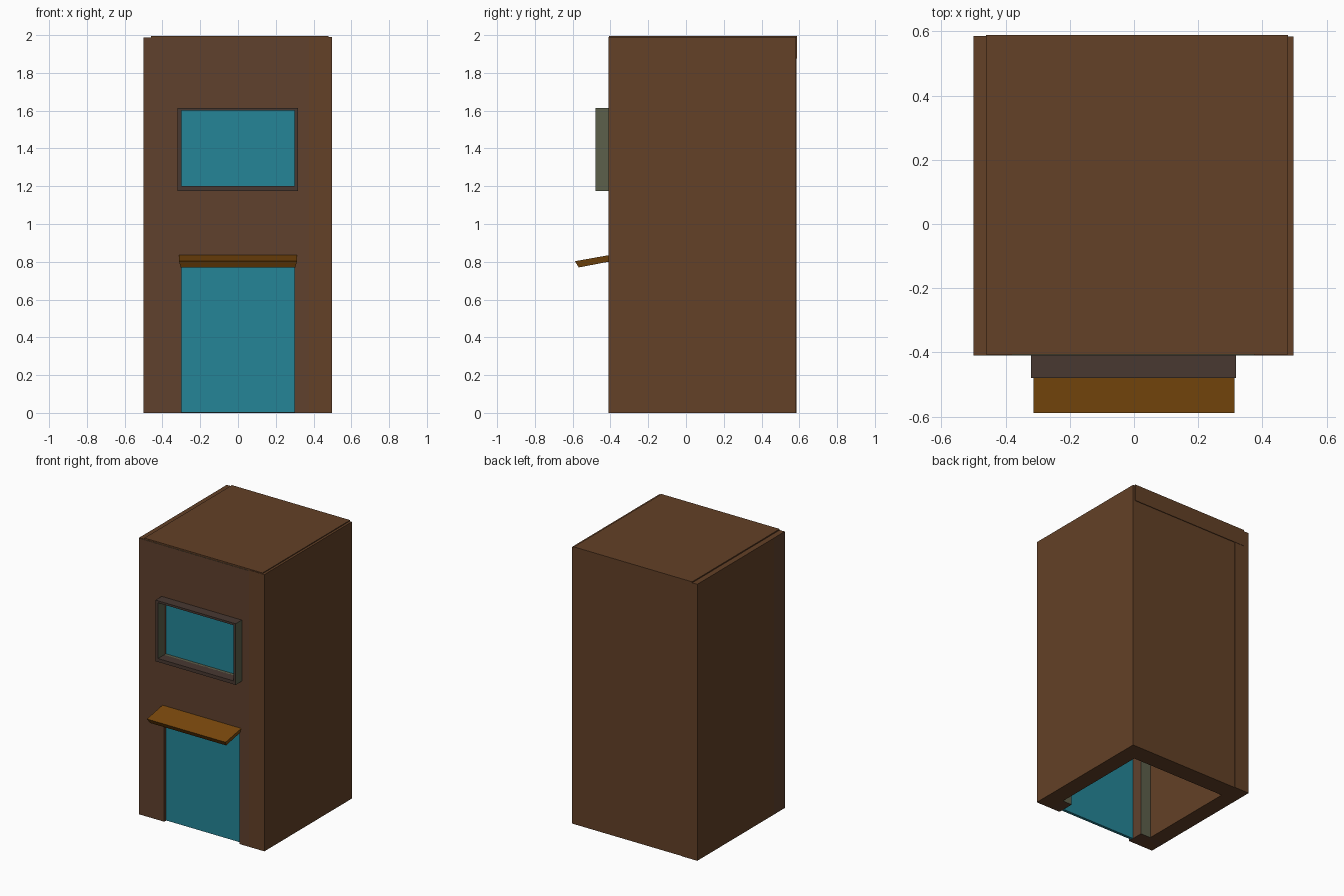
import bpy, bmesh, math
from mathutils import Vector

if "Cube" in bpy.data.objects:
    bpy.data.objects.remove(bpy.data.objects["Cube"])


def material(name, rgb):
    m = bpy.data.materials.new(name)
    m.diffuse_color = (*rgb, 1)
    m.use_nodes = True
    m.node_tree.nodes["Principled BSDF"].inputs["Base Color"].default_value = m.diffuse_color
    return m


WOOD = material("brown_wall", (0.125, 0.052, 0.02))
FRONT = material("front_brown", (0.115, 0.053, 0.027))
TRIM = material("dark_trim", (0.065, 0.04, 0.031))
MOSS = material("grey_green", (0.107, 0.117, 0.07))
GLASS = material("blue_glass", (0.018, 0.235, 0.31))
AWNING = material("orange_wood", (0.2, 0.068, 0.004))


def finish(name, bm, *mats):
    bmesh.ops.recalc_face_normals(bm, faces=bm.faces)
    me = bpy.data.meshes.new(name)
    bm.to_mesh(me)
    bm.free()
    for m in mats:
        me.materials.append(m)
    ob = bpy.data.objects.new(name, me)
    bpy.context.collection.objects.link(ob)
    return ob


def box(name, lo, hi, mat):
    bm = bmesh.new()
    lo, hi = Vector(lo), Vector(hi)
    for v in bmesh.ops.create_cube(bm, size=1)["verts"]:
        v.co = [lo[i] + (v.co[i] + 0.5) * (hi[i] - lo[i]) for i in range(3)]
    return finish(name, bm, mat)


def rect(x0, x1, z0, z1):
    return [(x0, z0), (x1, z0), (x1, z1), (x0, z1)]


def panel(name, loops, y0, y1, mats):
    """Fill x-z outlines (first outer, rest holes) and extrude from y0 to y1."""
    bm = bmesh.new()
    edges = []
    for loop in loops:
        vs = [bm.verts.new((x, y0, z)) for x, z in loop]
        edges += [bm.edges.new((vs[i - 1], vs[i])) for i in range(len(vs))]
    bmesh.ops.triangle_fill(bm, edges=edges, use_beauty=True, use_dissolve=False)
    out = bmesh.ops.extrude_face_region(bm, geom=bm.faces[:])["geom"]
    for v in out:
        if isinstance(v, bmesh.types.BMVert):
            v.co.y = y1
    return finish(name, bm, *mats)


def paint(ob, rule):
    for p in ob.data.polygons:
        p.material_index = int(rule(p.normal))


# Shell: two sides, back and a slightly inset roof slab; open underneath
box("left_wall", (-0.5, -0.408, 0), (-0.38, 0.586, 1.988), WOOD)
box("right_wall", (0.375, -0.41, 0), (0.497, 0.583, 1.99), WOOD)
box("back_wall", (-0.38, 0.45, 0), (0.375, 0.583, 1.985), WOOD)
box("roof", (-0.46, -0.407, 1.875), (0.48, 0.588, 1.996), WOOD)

# Front wall with door notch and window hole
door_outline = [(-0.5, 0), (-0.3, 0), (-0.3, 0.8), (0.3, 0.8), (0.3, 0),
                (0.376, 0), (0.376, 1.985), (-0.5, 1.985)]
front = panel("front_wall", [door_outline, rect(-0.3, 0.3, 1.2, 1.6)],
              -0.41, -0.285, (FRONT, MOSS))
paint(front, lambda n: n.y > 0.5 or n.z > 0.5)

# Glass panes, slightly recessed
box("door_glass", (-0.3, -0.39, 0.002), (0.3, -0.37, 0.8), GLASS)
box("window_glass", (-0.3, -0.39, 1.2), (0.3, -0.37, 1.6), GLASS)

# Projecting window frame
frame = panel("window_frame", [rect(-0.32, 0.317, 1.175, 1.615),
                               rect(-0.3, 0.3, 1.2, 1.6)],
              -0.48, -0.405, (TRIM, MOSS))
paint(frame, lambda n: n.x > 0.5)

# Sloping awning over the door, slightly narrower underneath
section = [(-0.588, 0.803, 0.313), (-0.568, 0.77, 0.303),
           (-0.38, 0.806, 0.303), (-0.38, 0.84, 0.313)]
bm = bmesh.new()
ends = [[bm.verts.new((s * w, y, z)) for y, z, w in section] for s in (-1, 1)]
for e in ends:
    bm.faces.new(e)
for i in range(4):
    bm.faces.new((ends[0][i - 1], ends[0][i], ends[1][i], ends[1][i - 1]))
finish("door_awning", bm, AWNING)
